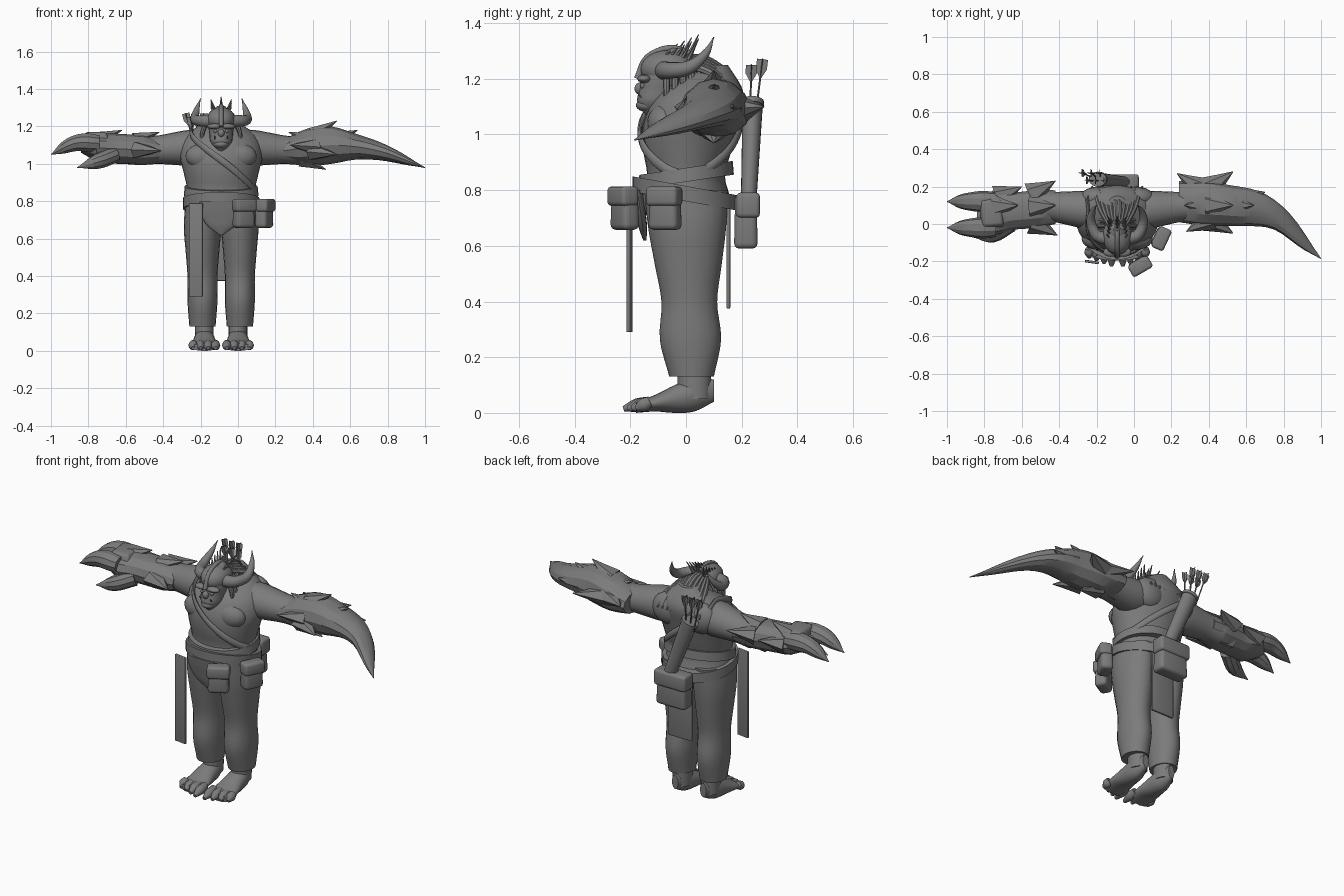
import bpy
import bmesh
import math
from mathutils import Matrix, Vector

default_cube = bpy.data.objects.get("Cube")
if default_cube:
    bpy.data.objects.remove(default_cube, do_unlink=True)

CENTRE = -.09  # the body stands a little off centre
X, Y, Z = Vector((1, 0, 0)), Vector((0, 1, 0)), Vector((0, 0, 1))
GREY = (.2, .2, .2, 1)
SIDES = (("left", 1), ("right", -1))

plain_grey = bpy.data.materials.new("plain_grey")
plain_grey.use_nodes = True
plain_grey.diffuse_color = GREY
plain_grey.node_tree.nodes["Principled BSDF"].inputs["Base Color"].default_value = GREY


def finish(name, bm, sharp=40):
    bmesh.ops.recalc_face_normals(bm, faces=bm.faces)
    mesh = bpy.data.meshes.new(name)
    bm.to_mesh(mesh)
    bm.free()
    mesh.materials.append(plain_grey)
    mesh.shade_smooth()
    mesh.set_sharp_from_angle(angle=math.radians(sharp))
    bpy.context.collection.objects.link(bpy.data.objects.new(name, mesh))


def sample(keys, t):
    """Smooth value at t between evenly spaced keys, which are numbers or vectors."""
    last = len(keys) - 1
    i = max(0, min(int(t * last), last - 1))
    f = t * last - i
    b, c = keys[i], keys[i + 1]
    a = keys[i - 1] if i else b * 2 - c
    d = keys[i + 2] if i + 2 <= last else c * 2 - b
    slope_b, slope_c = (c - a) * .5, (d - b) * .5
    return b + (slope_b + ((c - b) * 3 - slope_b * 2 - slope_c + (slope_b + slope_c - (c - b) * 2) * f) * f) * f


def limb(name, path, widths, depths=None, flat=1, ref=Z, axis=None,
         sides=20, steps=4, sharp=40, origin=CENTRE, side=1):
    """Skin elliptical rings along a smooth path; widths lie across ref, depths along it."""
    path = [Vector((origin + side * p[0], p[1], p[2])) for p in path]
    depths = depths or [w * flat for w in widths]
    count = steps * (max(len(path), len(widths)) - 1)
    points = [sample(path, i / count) for i in range(count + 1)]
    bm = bmesh.new()
    rings = []
    for i, point in enumerate(points):
        along = axis or (points[min(i + 1, count)] - points[max(i - 1, 0)]).normalized()
        across = along.cross(ref).normalized()
        up = across.cross(along)
        width = max(sample(widths, i / count), .002)
        depth = max(sample(depths, i / count), .002)
        turns = [k * math.tau / sides for k in range(sides)]
        rings.append([bm.verts.new(point + across * width * math.cos(a) + up * depth * math.sin(a)) for a in turns])
    for low, high in zip(rings, rings[1:]):
        for k in range(sides):
            bm.faces.new((low[k - 1], low[k], high[k], high[k - 1]))
    bm.faces.new(rings[0])
    bm.faces.new(rings[-1])
    finish(name, bm, sharp)


def ball(name, centre, size, side=1):
    bm = bmesh.new()
    place = Matrix.Translation((CENTRE + side * centre[0], centre[1], centre[2]))
    bmesh.ops.create_uvsphere(bm, u_segments=20, v_segments=12, radius=1, matrix=place @ Matrix.Diagonal((*size, 1)))
    finish(name, bm)


def box(name, centre, size, turn=0, bevel=.004, taper=1):
    bm = bmesh.new()
    bmesh.ops.create_cube(bm, size=1, matrix=Matrix.Diagonal((*size, 1)))
    for v in bm.verts:
        if v.co.z > 0:
            v.co.x *= taper
            v.co.y *= taper
    bmesh.ops.bevel(bm, geom=bm.edges[:], offset=bevel, segments=3, profile=.5, affect='EDGES')
    bm.transform(Matrix.Translation(centre) @ Matrix.Rotation(math.radians(turn), 4, 'Z'))
    finish(name, bm)


def spike(name, base, tip, radius, origin=CENTRE, ref=Z):
    """Faceted thorn."""
    limb(name, (base, tip), [radius, 0], flat=.7, ref=ref, sides=6, steps=2, sharp=25, origin=origin)


def armour_spikes(name, tips, core, pull):
    """Thorns that grow out of a forearm, each leaning along it."""
    for tip in tips:
        base = Vector(tip).lerp(Vector(core), .5)
        base.x = tip[0] - pull
        spike(name, base, tip, .07, origin=0)


# Torso with a hunched back
FLOOR, HEIGHT = .65, .6
SPINE = [(0, 0, .65), (0, 0, .85), (0, .02, 1.05), (0, .1, 1.25)]
TORSO_WIDTHS = [.12, .19, .18, .2, .22, .19, .05]
TORSO_DEPTHS = [.1, .16, .14, .16, .17, .15, .05]
limb("torso", SPINE, TORSO_WIDTHS, TORSO_DEPTHS, ref=Y, axis=Z, sides=32)

for label, s in SIDES:
    ball(label + "_chest_muscle", (.09, -.08, 1.04), (.1, .06, .07), s)
    ball(label + "_shoulder_blade", (.1, .14, 1.1), (.1, .06, .09), s)
    limb(label + "_upper_arm", [(.1, .07, 1.09), (.42, .1, 1.07)], [.1, .1, .09, .08, .08], flat=.95, side=s)

    # Trouser leg, ankle, foot and toes
    limb(label + "_trouser_leg", [(.1, 0, .8), (.1, .02, .13)], [.09, .1, .09, .08, .08, .07],
         [.15, .14, .12, .1, .11, .08], ref=Y, axis=Z, side=s)
    limb(label + "_ankle", [(.09, .03, .16), (.09, .03, .05)], [.05, .05], flat=1.2, ref=Y, side=s)
    limb(label + "_foot", [(.09, .1, .08), (.09, -.18, .02)], [.02, .05, .06, .07, .07],
         [.04, .06, .05, .03, .02], axis=-Y, side=s)
    for toe in range(4):
        x = .03 + toe * .04
        limb(label + "_toe", [(x, -.13, .04), (x, toe * .015 - .225, .015)], [.02, .025, .01], side=s, sides=10)

    # Horn, brow, eye and tusk
    limb(label + "_horn", [(.05, -.08, 1.23), (.11, -.06, 1.23), (.14, .01, 1.24), (.13, .07, 1.29), (.11, .1, 1.35)],
         [.035, .03, .025, .015, 0], side=s)
    ball(label + "_brow", (.035, -.15, 1.2), (.04, .025, .015), s)
    ball(label + "_eye", (.03, -.155, 1.175), (.01, .01, .01), s)
    spike(label + "_tusk", (s * .03, -.14, 1.11), (s * .035, -.175, 1.15), .01, ref=Y)

    # Locks beside the face and over the back
    for lock in range(5):
        y, x = lock * .03 - .07, .01 + lock * .02
        limb(label + "_side_lock", [(.06, y, 1.24), (.1, y, 1.17), (.1 + .01 * math.sin(lock * 2), y, 1.06 + x / 4)],
             [.012, .012, .005], ref=Y, side=s, sides=8)
        limb(label + "_back_lock", [(x / 2, 0, 1.28 - x / 3), (x, .08, 1.27 - x / 2),
                                    (x * 1.3, .16, 1.21 - x / 2), (x * 1.5, .2, 1.12)],
             [.015, .015, .012, .005], ref=X, side=s, sides=8)

# Head, helmet and crest
limb("head", [(0, -.125, 1.065), (0, -.085, 1.185), (0, -.035, 1.31)], [.015, .055, .063, .07, .065, .02],
     [.015, .065, .075, .085, .08, .02], ref=Y, axis=Z)
limb("neck", [(0, -.07, 1.15), (0, .08, 1.17)], [.055, .09])
ball("helmet", (0, -.065, 1.235), (.078, .1, .068))
ball("nose", (0, -.165, 1.165), (.018, .02, .022))
ball("jaw", (0, -.135, 1.105), (.042, .045, .025))
limb("helmet_ridge", [(0, -.175, 1.2), (0, -.14, 1.275), (0, -.06, 1.31), (0, .02, 1.29)], [.012, .012],
     ref=X, sides=10)
for row in range(5):
    for column in (-1, 0, 1):
        y, drop = row * .025 - .09, abs(column) * .015
        spike("crest_spike", (column * .03, y, 1.285 - drop),
              (column * .055, y + .035, 1.315 + row * .011 - drop), .014, ref=Y)

# Left forearm: armoured blade claw
limb("left_blade_claw", [(.24, .12, 1.07), (.5, .1, 1.1), (.75, .05, 1.07), (1, -.185, .98)],
     [.11, .12, .11, .1, .08, .06, 0], [.06, .1, .1, .07, .05, .03, 0],
     axis=X, sides=12, steps=3, sharp=25, origin=0)
armour_spikes("left_forward_spike", [(.53, .28, 1.1), (.53, .1, 1.23), (.53, -.05, 1.05), (.47, .1, .97),
                                     (.7, .17, 1.1), (.64, .1, 1.18)], (0, .1, 1.08), .13)
armour_spikes("left_elbow_spike", [(.23, .27, 1.1), (.28, -.04, 1.1), (.27, .1, 1.17), (.22, .1, 1)],
              (0, .1, 1.08), -.13)

# Right forearm: spiked gauntlet, hand plate and clawed fingers
limb("right_gauntlet", [(-.42, .09, 1.07), (-.84, .05, 1.09)], [.09, .1, .1, .1, .12, .06],
     [.06, .08, .08, .08, .07, .03], axis=-X, sides=12, steps=2, sharp=25, origin=0)
armour_spikes("right_gauntlet_spike", [(-.42, .23, 1.12), (-.41, -.06, 1.07), (-.42, .1, 1.17), (-.45, .1, 1),
                                       (-.62, .1, 1.18), (-.6, .2, 1.1)], (0, .08, 1.08), .13)
box("right_hand_plate", (-.76, .06, 1.145), (.13, .17, .05), 5, .015, .8)
for y in (.12, -.02):
    limb("right_clawed_finger", [(-.74, y, 1.11), (-.87, y, 1.11), (-1, y, 1.05)], [.05, .057, .05, .035, 0],
         flat=.9, sides=10, sharp=25, origin=0)
limb("right_thumb", [(-.66, 0, 1.05), (-.76, -.06, 1.01), (-.86, -.07, .98)], [.045, .04, 0],
     sides=10, sharp=25, origin=0)

# Sash, belt and chest strap
limb("waist_sash", [(0, 0, .83), (0, 0, .88)], [.2, .195], flat=.87, ref=Y,
     axis=Vector((0, -.15, 1)).normalized(), sides=32)
limb("belt", [(0, 0, .76), (0, 0, .815)], [.205, .205], flat=.95, ref=Y,
     axis=Vector((0, .18, 1)).normalized(), sides=32)
spine = [Vector(p) for p in SPINE]
strap = []
for step in range(26):
    angle = step * math.tau / 24
    z = 1.02 - .165 * math.cos(angle)
    t = (z - FLOOR) / HEIGHT
    strap.append((1.04 * sample(TORSO_WIDTHS, t) * math.cos(angle),
                  sample(spine, t).y - 1.06 * sample(TORSO_DEPTHS, t) * math.sin(angle), z))
limb("chest_strap", strap, [.009, .009], flat=2, sides=8, steps=2)

# Hanging cloths
limb("front_cloth", [(0, -.175, .8), (0, -.148, .62)], [.115, .113, .1, .07, .01], [.02, .02, .018, .015, .006],
     ref=Y, axis=-Z)
box("long_strap", (-.225, -.203, .54), (.075, .014, .5), -8)
box("rear_cloth", (-.07, .152, .56), (.15, .014, .37))


def pouch(name, centre, width, depth, height, turn):
    """Soft box with an overhanging flap on its outer face."""
    outward = Matrix.Rotation(math.radians(turn), 3, 'Z') @ -Y
    box(name, centre, (width, depth, height), turn, .02, .9)
    box(name + "_flap", Vector(centre) + outward * .008 + Z * height * .28,
        (width * 1.06, depth, height * .45), turn, .015)


pouch("front_pouch", (.03, -.22, .735), .115, .07, .155, 30)
pouch("side_pouch", (.14, -.075, .735), .115, .07, .155, 65)
pouch("back_pouch", (-.075, .215, .69), .19, .085, .2, 180)

# Quiver and arrows
bottom, mouth = Vector((-.05, .225, .76)), Vector((-.195, .24, 1.12))
limb("quiver", (bottom, mouth), [.035, .046], flat=.8, ref=Y, origin=0)
limb("quiver_rim", (bottom.lerp(mouth, .95), mouth), [.05, .05], flat=.8, ref=Y, origin=0)
for arrow in range(6):
    sway = .01 * (-1) ** arrow
    nock = Vector((arrow * .012 - .03, sway, -.05)) + mouth
    tail = nock + Vector((arrow * .012 - .055, .015 + sway, .19 + sway))
    limb("arrow_shaft", (nock, tail), [.004, .004], ref=Y, sides=6, steps=1, origin=0)
    for wide, thin in ((.02, .002), (.002, .02)):
        limb("arrow_fletching", (nock.lerp(tail, .65), tail), [0, wide, wide], [0, thin, thin],
             ref=Y, sides=4, steps=1, origin=0)
